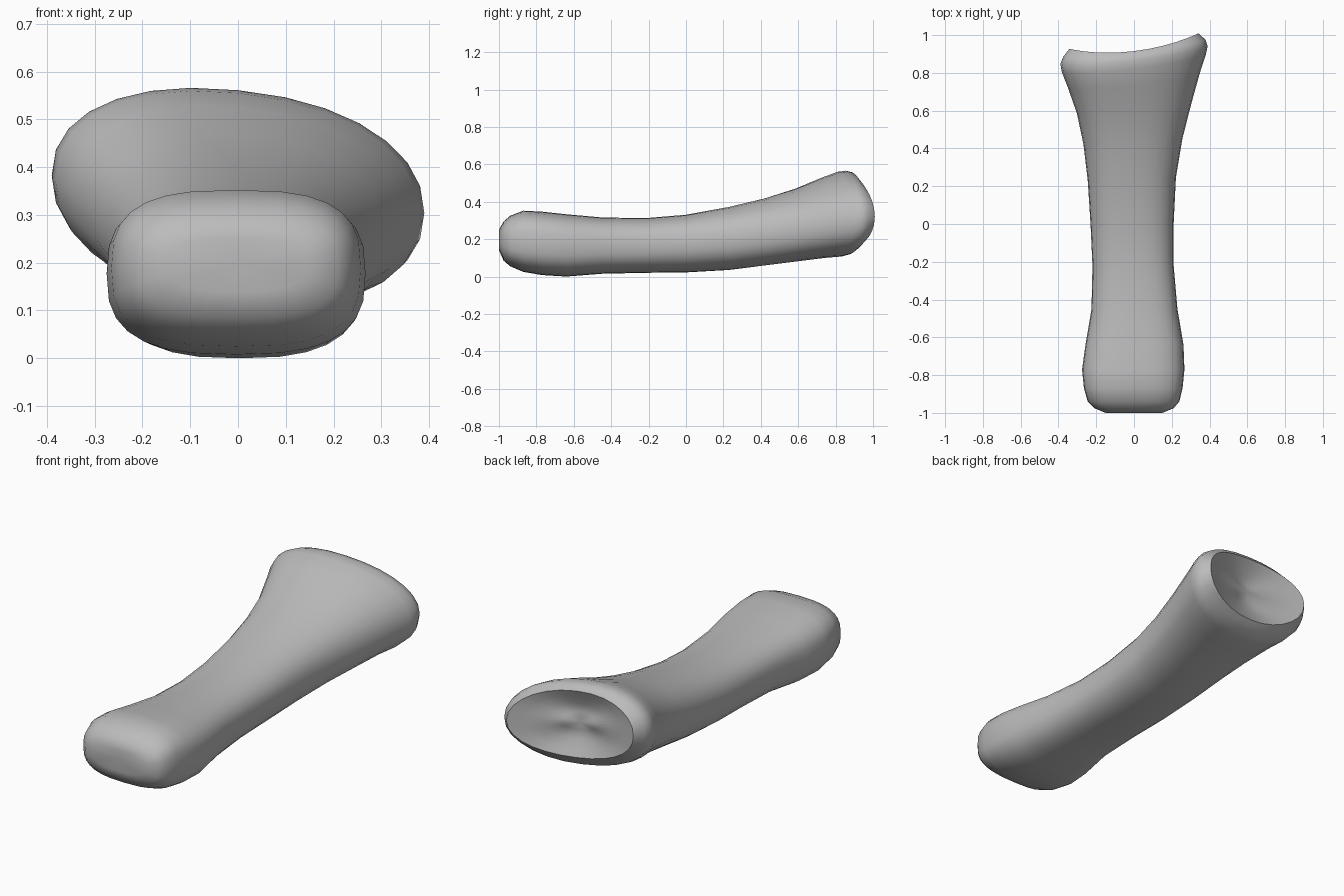
import bpy
import bmesh
import math

cube = bpy.data.objects.get("Cube")
if cube:
    bpy.data.objects.remove(cube, do_unlink=True)

SEGMENTS = 28


def make_material(name, color):
    mat = bpy.data.materials.new(name)
    mat.use_nodes = True
    mat.diffuse_color = color
    mat.node_tree.nodes["Principled BSDF"].inputs["Base Color"].default_value = color
    return mat


def power(value, exponent):
    return math.copysign(abs(value) ** (2 / exponent), value)


def section(bm, y, left, right, low, high, squareness, skew=0.0):
    """One rounded cross-section; skew rolls and slants it like the flared end."""
    ring = []
    for i in range(SEGMENTS):
        angle = math.tau * i / SEGMENTS
        u = power(math.cos(angle), squareness)
        v = power(math.sin(angle), squareness)
        x = (left + right) / 2 + u * (right - left) / 2
        z = (low + high) / 2 + v * (high - low) / 2 - 0.1 * skew * x
        slant = skew * (0.12 * x - 0.03 * v * v)
        ring.append(bm.verts.new((x, y + slant, z)))
    return ring


def bridge(bm, first, second):
    for i in range(SEGMENTS):
        j = (i + 1) % SEGMENTS
        bm.faces.new((first[i], first[j], second[j], second[i]))


def cap(bm, ring, center):
    tip = bm.verts.new(center)
    for i in range(SEGMENTS):
        bm.faces.new((ring[i], ring[(i + 1) % SEGMENTS], tip))


# Shaft and knuckle: y, left, right, low, high, squareness, skew
stations = [
    (-1.0, -0.15, 0.15, 0.14, 0.25, 2.6, 0),
    (-0.975, -0.21, 0.21, 0.085, 0.295, 2.8, 0),
    (-0.94, -0.245, 0.24, 0.055, 0.325, 2.9, 0),
    (-0.87, -0.265, 0.257, 0.025, 0.352, 2.9, 0),
    (-0.77, -0.275, 0.267, 0.008, 0.347, 2.8, 0),
    (-0.64, -0.257, 0.262, 0, 0.333, 2.7, 0),
    (-0.45, -0.225, 0.23, 0.015, 0.316, 2.6, 0),
    (-0.22, -0.22, 0.21, 0.02, 0.312, 2.5, 0),
    (0, -0.23, 0.21, 0.022, 0.33, 2.4, 0.1),
    (0.24, -0.245, 0.222, 0.035, 0.372, 2.35, 0.3),
    (0.44, -0.268, 0.257, 0.06, 0.418, 2.3, 0.5),
    (0.61, -0.302, 0.303, 0.083, 0.468, 2.25, 0.7),
    (0.76, -0.35, 0.348, 0.103, 0.525, 2.2, 0.9),
    (0.85, -0.382, 0.38, 0.112, 0.555, 2.2, 1),
    (0.895, -0.39, 0.39, 0.125, 0.561, 2.2, 1),
    (0.93, -0.375, 0.378, 0.155, 0.552, 2.2, 1),
]

bm = bmesh.new()
rings = [section(bm, *s) for s in stations]

# Socket lip and hollow at the flared end
for y, scale in ((0.945, 0.9), (0.928, 0.72), (0.908, 0.48), (0.896, 0.24)):
    ring = section(bm, y, -0.38 * scale, 0.38 * scale,
                   0.355 - 0.195 * scale, 0.355 + 0.195 * scale, 2.1, 1)
    for vert in ring:
        # The two side corners of the lip reach further back
        vert.co.y += 0.2 * vert.co.x ** 2
    rings.append(ring)

for first, second in zip(rings, rings[1:]):
    bridge(bm, first, second)

# Slight groove between the two knuckle lobes, and the socket floor
cap(bm, rings[0], (0, -0.985, 0.2))
cap(bm, rings[-1], (0, 0.885, 0.355))
bmesh.ops.recalc_face_normals(bm, faces=bm.faces)

mesh = bpy.data.meshes.new("finger_bone")
bm.to_mesh(mesh)
bm.free()
bone = bpy.data.objects.new("finger_bone", mesh)
bpy.context.collection.objects.link(bone)
mesh.materials.append(make_material("bone_grey", (0.5, 0.5, 0.5, 1)))

bpy.ops.object.select_all(action="DESELECT")
bone.select_set(True)
bpy.context.view_layer.objects.active = bone
bpy.ops.object.shade_smooth_by_angle(angle=math.radians(50))
